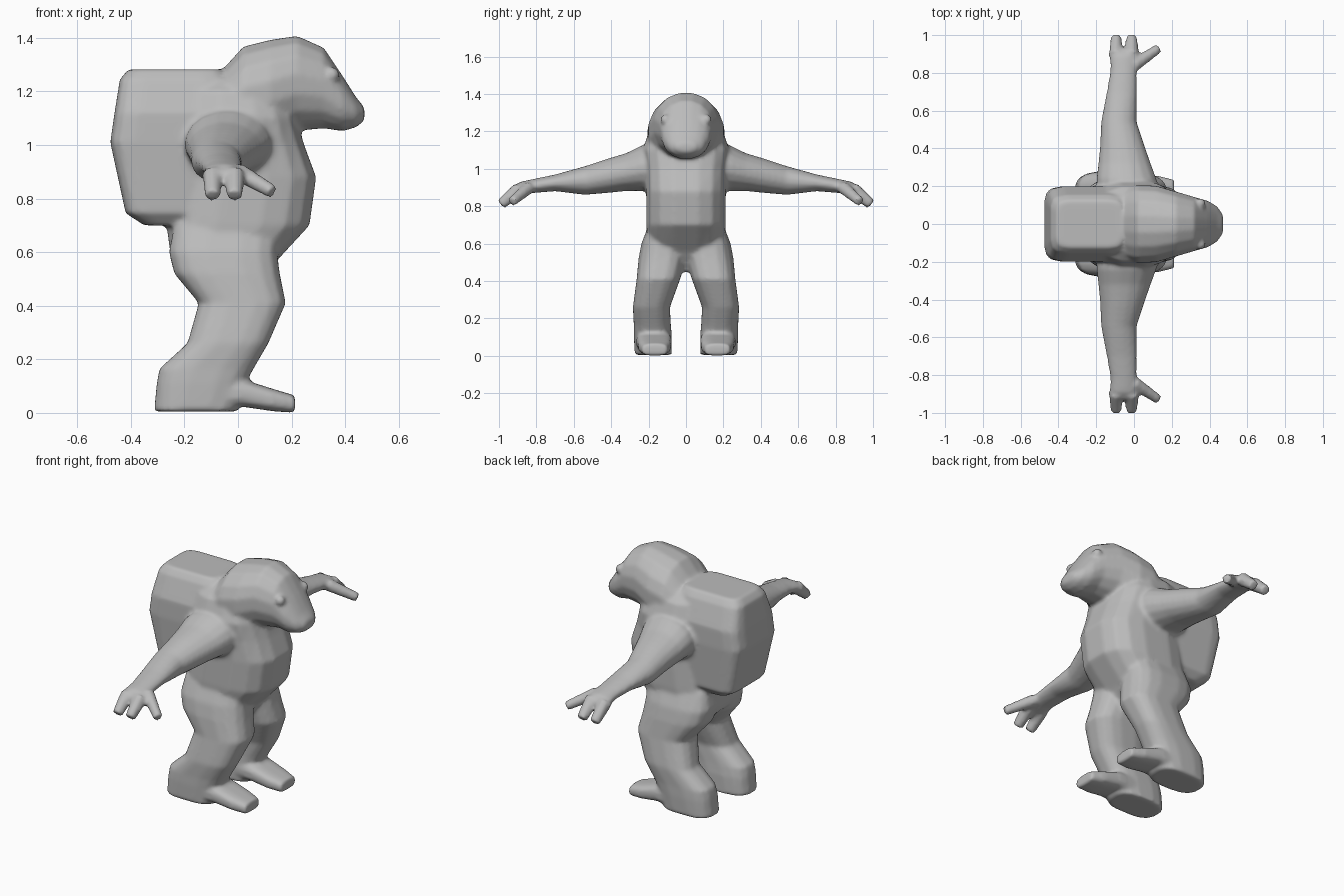
import bpy, bmesh, math
from mathutils import Vector

if "Cube" in bpy.data.objects:
    bpy.data.objects.remove(bpy.data.objects["Cube"])

grey = bpy.data.materials.new("plain grey")
grey.use_nodes = True
colour = (0.5, 0.5, 0.5, 1)
grey.diffuse_color = colour
grey.node_tree.nodes["Principled BSDF"].inputs["Base Color"].default_value = colour


def loft(name, axis, rings, power=2.4, sides=16):
    """Skin rings of (position, low a, high a, low b, high b) along an axis."""
    bm = bmesh.new()
    loops = []
    for pos, a0, a1, b0, b1 in rings:
        loop = []
        for i in range(sides):
            t = math.tau * (i + 0.5) / sides
            c, s = math.cos(t), math.sin(t)
            p = [(a0 + a1) / 2 + (a1 - a0) / 2 * math.copysign(abs(c) ** (2 / power), c),
                 (b0 + b1) / 2 + (b1 - b0) / 2 * math.copysign(abs(s) ** (2 / power), s)]
            p.insert("xyz".index(axis), pos)
            loop.append(bm.verts.new(p))
        loops.append(loop)
    for low, high in zip(loops, loops[1:]):
        for i in range(sides):
            j = (i + 1) % sides
            bm.faces.new((low[i], low[j], high[j], high[i]))
    bm.faces.new(loops[0])
    bm.faces.new(loops[-1])
    bmesh.ops.recalc_face_normals(bm, faces=bm.faces)
    return finish(name, bm)


def finish(name, bm):
    mesh = bpy.data.meshes.new(name)
    bm.to_mesh(mesh)
    bm.free()
    mesh.materials.append(grey)
    obj = bpy.data.objects.new(name, mesh)
    bpy.context.collection.objects.link(obj)
    return obj


def finger(name, start, end, size):
    """Tapered square-ended finger between two points."""
    start, end = Vector(start), Vector(end)
    bm = bmesh.new()
    turn = (end - start).to_track_quat("Z", "X").to_matrix().to_4x4()
    turn.translation = (start + end) / 2
    bmesh.ops.create_cone(bm, cap_ends=True, segments=8, radius1=size, radius2=size * 0.75,
                          depth=(end - start).length, matrix=turn)
    return finish(name, bm)


def sym(rings):
    """Expand (position, half width, low, high) to full rings."""
    return [(p, -w, w, lo, hi) for p, w, lo, hi in rings]


# Torso, widening to the belly and closing over the shoulders
torso = loft("torso", "z", [(z, x0, x1, -w, w) for z, x0, x1, w in [
    (0.45, -0.14, 0.06, 0.05), (0.56, -0.25, 0.14, 0.2), (0.7, -0.27, 0.27, 0.215),
    (0.88, -0.24, 0.295, 0.215), (1.0, -0.22, 0.25, 0.22), (1.1, -0.22, 0.22, 0.235),
    (1.2, -0.2, 0.18, 0.2), (1.25, -0.15, 0.1, 0.14)]], 2.8)

# Head with a drooping muzzle
head = loft("head", "x", sym([
    (-0.14, 0.12, 1.0, 1.25), (-0.07, 0.19, 0.98, 1.27), (0.02, 0.21, 0.98, 1.37),
    (0.12, 0.205, 1.0, 1.395), (0.22, 0.175, 1.05, 1.41), (0.32, 0.145, 1.06, 1.365),
    (0.39, 0.125, 1.05, 1.26), (0.44, 0.095, 1.065, 1.18), (0.472, 0.05, 1.09, 1.14)]), 2.1)

parts = [torso, head]
for side, s in (("left", 1), ("right", -1)):
    # Leg with bent knee and flared heel
    parts.append(loft(side + "_leg", "z", [(z, x0, x1, s * y0, s * y1) for z, x0, x1, y0, y1 in [
        (0.005, -0.315, 0.0, 0.075, 0.275), (0.11, -0.305, 0.03, 0.075, 0.28),
        (0.165, -0.295, 0.06, 0.08, 0.28), (0.26, -0.19, 0.115, 0.085, 0.285),
        (0.41, -0.148, 0.18, 0.03, 0.265), (0.52, -0.24, 0.158, 0.0, 0.255),
        (0.6, -0.26, 0.148, 0.0, 0.24), (0.7, -0.24, 0.15, 0.03, 0.2)]], 2.8))

    # Long foot with an arched sole
    parts.append(loft(side + "_foot", "x", [(x, s * y0, s * y1, z0, z1) for x, y0, y1, z0, z1 in [
        (-0.2, 0.08, 0.27, 0.01, 0.15), (0.02, 0.075, 0.265, 0.022, 0.125),
        (0.13, 0.08, 0.255, 0.006, 0.09), (0.213, 0.1, 0.235, 0.0, 0.065)]], 3.2))

    # Outstretched arm, wide at the shoulder
    parts.append(loft(side + "_arm", "y", [(s * y, x0, x1, z0, z1) for y, x0, x1, z0, z1 in [
        (0.14, -0.2, 0.15, 0.87, 1.14), (0.24, -0.2, 0.12, 0.88, 1.125),
        (0.32, -0.19, 0.09, 0.88, 1.085), (0.42, -0.18, 0.055, 0.87, 1.055),
        (0.54, -0.175, 0.015, 0.86, 1.015), (0.7, -0.145, 0.015, 0.88, 0.97),
        (0.82, -0.125, 0.015, 0.87, 0.945), (0.89, -0.13, 0.02, 0.855, 0.93),
        (0.93, -0.125, 0.02, 0.845, 0.9)]], 2.0))

    # Two fingers and a thumb
    for name, x in (("outer", -0.095), ("inner", -0.012)):
        parts.append(finger(f"{side}_{name}_finger", (x, s * 0.89, 0.893),
                            (x, s * 0.99, 0.81), 0.04))
    parts.append(finger(side + "_thumb", (0.0, s * 0.84, 0.9), (0.13, s * 0.93, 0.825), 0.036))

    # Brow bump around each eye
    bm = bmesh.new()
    bmesh.ops.create_icosphere(bm, subdivisions=2, radius=0.03)
    bmesh.ops.translate(bm, verts=bm.verts, vec=(0.35, s * 0.108, 1.262))
    parts.append(finish(side + "_brow", bm))

# Boxy pack on the back, narrower along its top
parts.append(loft("pack", "z", [(z, x0, x1, -w, w) for z, x0, x1, w in [
    (0.7, -0.35, -0.1, 0.14), (0.745, -0.42, -0.1, 0.18), (1.01, -0.478, -0.05, 0.2),
    (1.12, -0.462, -0.04, 0.2), (1.245, -0.442, -0.04, 0.155),
    (1.282, -0.41, -0.06, 0.125)]], 6))

# Fuse the parts into one soft skin
bpy.ops.object.select_all(action="DESELECT")
for part in parts:
    part.select_set(True)
bpy.context.view_layer.objects.active = torso
bpy.ops.object.join()
torso.name = "creature_body"
remesh = torso.modifiers.new("fuse", "REMESH")
remesh.mode = "VOXEL"
remesh.voxel_size = 0.011
remesh.use_smooth_shade = True
soften = torso.modifiers.new("soften", "SMOOTH")
soften.factor = 0.5
soften.iterations = 6
bpy.ops.object.shade_smooth()
